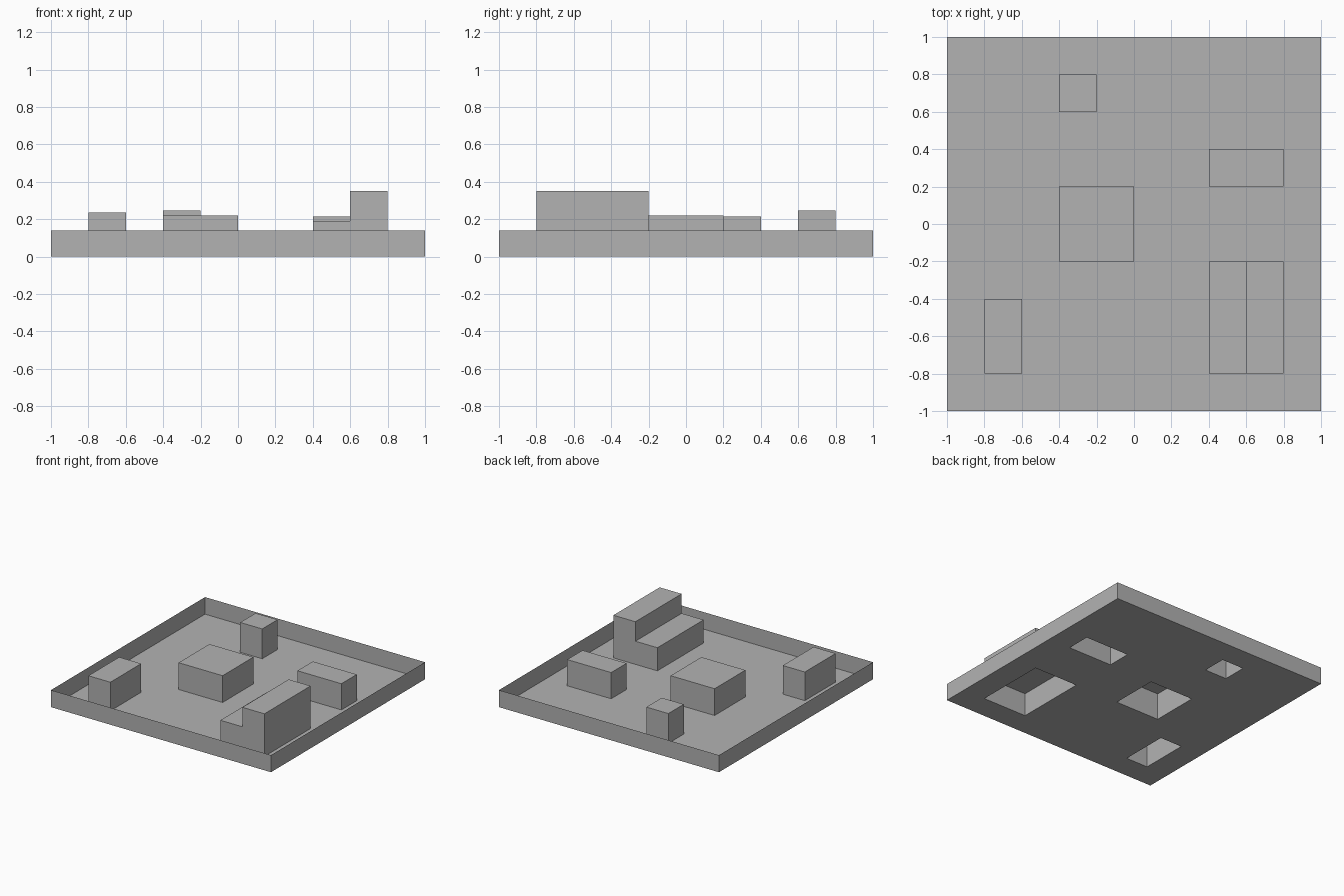
import bpy
import bmesh
from mathutils import Vector

cube = bpy.data.objects.get("Cube")
if cube:
    bpy.data.objects.remove(cube, do_unlink=True)

GREY = (0.448, 0.448, 0.448, 1.0)
grey = bpy.data.materials.new("plain grey")
grey.use_nodes = True
grey.diffuse_color = GREY
grey.node_tree.nodes["Principled BSDF"].inputs["Base Color"].default_value = GREY


def finish(name, bm):
    mesh = bpy.data.meshes.new(name)
    bm.to_mesh(mesh)
    bm.free()
    mesh.materials.append(grey)
    obj = bpy.data.objects.new(name, mesh)
    bpy.context.collection.objects.link(obj)


def block(name, profile, y0, y1):
    """Hollow prism, open underneath, from an x-z outline swept along y."""
    bm = bmesh.new()
    face = bm.faces.new([bm.verts.new((x, y0, z)) for x, z in profile])
    back = bmesh.ops.extrude_face_region(bm, geom=[face], use_keep_orig=True)["geom"]
    moved = [v for v in back if isinstance(v, bmesh.types.BMVert)]
    bmesh.ops.translate(bm, verts=moved, vec=(0, y1 - y0, 0))
    bmesh.ops.recalc_face_normals(bm, faces=bm.faces)
    under = [f for f in bm.faces if all(v.co.z < 0.001 for v in f.verts)]
    bmesh.ops.delete(bm, geom=under, context="FACES")
    finish(name, bm)


def box(x0, x1, height):
    return [(x0, 0), (x1, 0), (x1, height), (x0, height)]


# Blocks: name, outline, y range
step = [(0.4, 0), (0.8, 0), (0.8, 0.35), (0.6, 0.35), (0.6, 0.19), (0.4, 0.19)]
blocks = [
    ("stepped_block", step, -0.8, -0.2),
    ("centre_block", box(-0.4, 0.0, 0.22), -0.2, 0.2),
    ("front_right_block", box(-0.8, -0.6, 0.235), -0.8, -0.4),
    ("back_left_block", box(0.4, 0.8, 0.215), 0.2, 0.4),
    ("back_small_block", box(-0.4, -0.2, 0.245), 0.6, 0.8),
]
for name, profile, y0, y1 in blocks:
    block(name, profile, y0, y1)

# Floor sheet with openings under the hollow blocks
bm = bmesh.new()
bmesh.ops.create_grid(bm, x_segments=10, y_segments=10, size=1)


def under_block(p):
    return any(prof[0][0] < p.x < prof[1][0] and y0 < p.y < y1
               for _, prof, y0, y1 in blocks)


holes = [f for f in bm.faces if under_block(f.calc_center_median())]
bmesh.ops.delete(bm, geom=holes, context="FACES")
finish("floor", bm)

# Thin upright rim around the floor
RIM = 0.14
bm = bmesh.new()
bmesh.ops.create_cube(bm, size=2)
bmesh.ops.scale(bm, verts=bm.verts, vec=(1, 1, RIM / 2))
bmesh.ops.translate(bm, verts=bm.verts, vec=Vector((0, 0, RIM / 2)))
caps = [f for f in bm.faces if abs(f.normal.z) > 0.5]
bmesh.ops.delete(bm, geom=caps, context="FACES")
finish("rim", bm)
